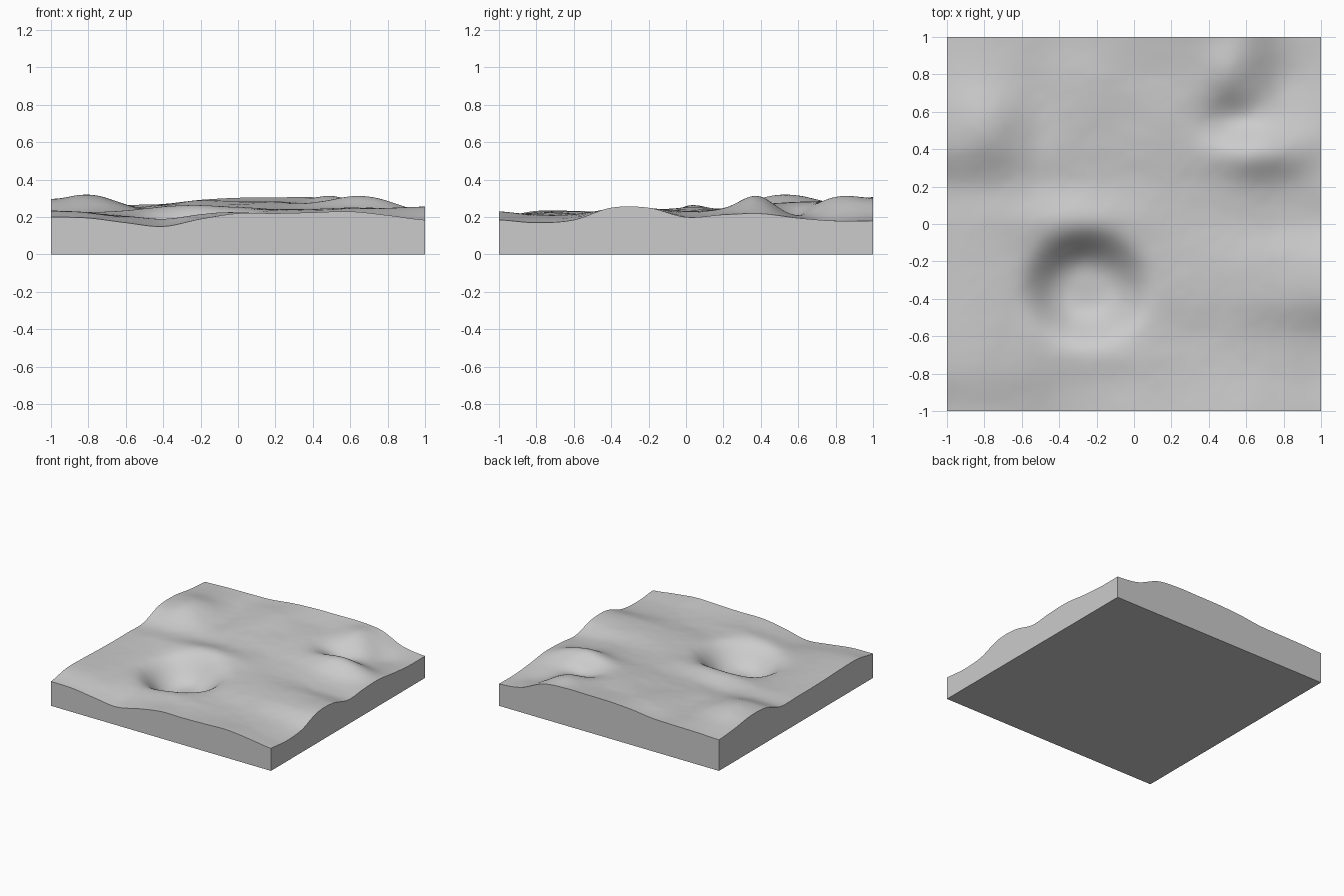
import bpy, bmesh, math
from mathutils import Vector, noise

cube = bpy.data.objects.get("Cube")
if cube:
    bpy.data.objects.remove(cube, do_unlink=True)

CELLS = 128

# Border profiles: heights in thousandths, evenly spaced from -1 to 1
SOUTH = (200, 195, 170, 150, 190, 220, 220, 225, 230, 210, 185)
NORTH = (255, 262, 265, 270, 292, 303, 305, 306, 287, 205, 180)
WEST = (200, 233, 233, 226, 222, 222, 224, 288, 295, 270, 255)
EAST = (185, 170, 185, 250, 250, 200, 213, 218, 195, 180, 180)

# Landforms: centre x, centre y, radius x, radius y, height, edge steepness
LANDFORMS = (
    (-.25, -.34, .27, .24, -.17, 3.6),   # crater bowl
    (-.32, .02, .32, .13, .04, 2),       # crater north rim
    (-.2, -.7, .3, .1, .015, 2),         # crater south rim
    (.15, -.05, .5, .35, .02, 2),        # central swell
    (-.8, .52, .16, .2, .04, 2),         # west hill
    (-.5, .55, .12, .3, -.02, 2),        # west valley
    (-.22, .75, .2, .2, .015, 2),        # north knoll
    (.5, .84, .13, .16, .04, 2),         # north-east crest
    (.2, .55, .22, .22, .02, 2),         # plateau
    (.7, .38, .28, .13, .08, 2),         # east ridge
    (.54, .56, .16, .12, -.06, 2),       # hollow behind the ridge
    (.8, .76, .15, .15, -.02, 2),        # outlet of the hollow
)


def profile(values, t):
    """Smooth curve through evenly spaced heights."""
    f = (t + 1) / 2 * (len(values) - 1)
    i = min(int(f), len(values) - 2)
    f -= i
    a, b, c, d = (values[max(0, min(k, len(values) - 1))] / 1000 for k in range(i - 1, i + 3))
    return b + f / 2 * (c - a + f * (2 * a - 5 * b + 4 * c - d + f * (3 * (b - c) + d - a)))


def mix(a, b, t):
    return a + (b - a) * (t + 1) / 2


def fade(distance):
    return (1 - distance / 2) ** 3


def height(x, y):
    # Plane through the corners, then each border's shape fading inwards
    south = mix(SOUTH[0], SOUTH[-1], x) / 1000
    north = mix(NORTH[0], NORTH[-1], x) / 1000
    west = mix(WEST[0], WEST[-1], y) / 1000
    east = mix(EAST[0], EAST[-1], y) / 1000
    z = mix(south, north, y)
    z += (profile(SOUTH, x) - south) * fade(1 + y) + (profile(NORTH, x) - north) * fade(1 - y)
    z += (profile(WEST, y) - west) * fade(1 + x) + (profile(EAST, y) - east) * fade(1 - x)
    # Hills and hollows, held at zero along the borders
    relief = noise.fractal(Vector((x * 4, y * 4, 0)), 1, 2, 3) * .003
    for cx, cy, rx, ry, h, power in LANDFORMS:
        relief += h * math.exp(-math.hypot((x - cx) / rx, (y - cy) / ry) ** power)
    return z + relief * (1 - x ** 12) * (1 - y ** 12)


# Terrain surface
bm = bmesh.new()
bmesh.ops.create_grid(bm, x_segments=CELLS, y_segments=CELLS, size=1)
for v in bm.verts:
    v.co.z = height(v.co.x, v.co.y)
for f in bm.faces:
    f.smooth = True

# Straight side walls and flat base
rim = [e for e in bm.edges if e.is_boundary]
walls = bmesh.ops.extrude_edge_only(bm, edges=rim)["geom"]
for v in walls:
    if isinstance(v, bmesh.types.BMVert):
        v.co.z = 0
bmesh.ops.holes_fill(bm, edges=[e for e in bm.edges if e.is_boundary], sides=0)
bmesh.ops.recalc_face_normals(bm, faces=bm.faces)

mesh = bpy.data.meshes.new("terrain_block")
bm.to_mesh(mesh)
bm.free()
terrain = bpy.data.objects.new("terrain_block", mesh)
bpy.context.collection.objects.link(terrain)

# Plain grey stone colour
stone = bpy.data.materials.new("grey_stone")
stone.use_nodes = True
grey = (.6, .6, .6, 1)
stone.diffuse_color = grey
stone.node_tree.nodes["Principled BSDF"].inputs["Base Color"].default_value = grey
mesh.materials.append(stone)

bpy.context.view_layer.objects.active = terrain
terrain.select_set(True)
bpy.ops.object.shade_smooth_by_angle(angle=math.radians(50))
